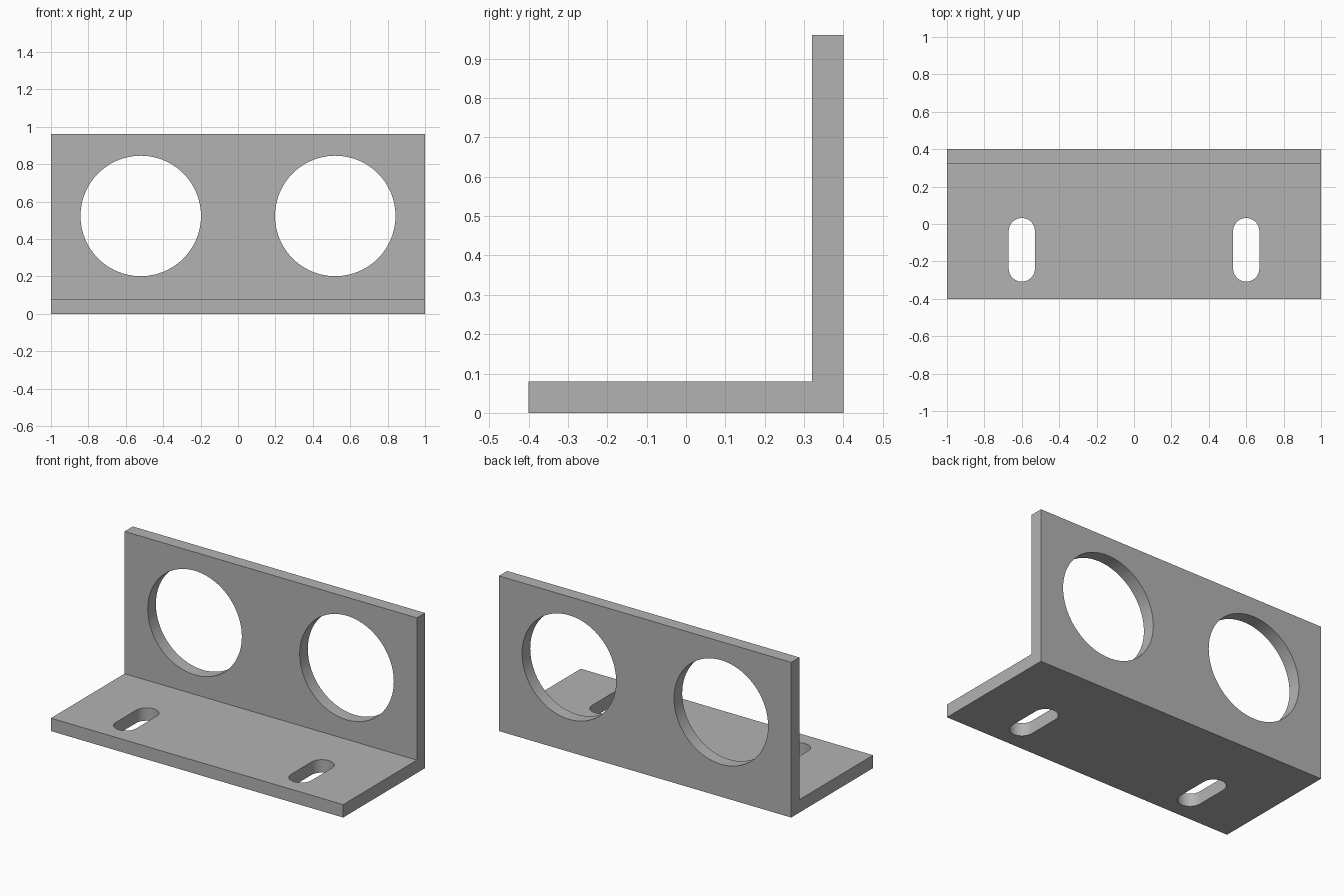
import bpy
import bmesh
import math
from mathutils import Matrix, Vector

if "Cube" in bpy.data.objects:
    bpy.data.objects.remove(bpy.data.objects["Cube"], do_unlink=True)

THICK = 0.08

# Single grey metal finish
metal = bpy.data.materials.new("grey metal")
metal.use_nodes = True
grey = (0.45, 0.45, 0.45, 1.0)
metal.diffuse_color = grey
metal.node_tree.nodes["Principled BSDF"].inputs["Base Color"].default_value = grey


def prism(name, points, depth):
    """Extrude a closed outline of 3D points along a vector."""
    bm = bmesh.new()
    face = bm.faces.new([bm.verts.new(p) for p in points])
    moved = bmesh.ops.extrude_face_region(bm, geom=[face])["geom"]
    verts = [v for v in moved if isinstance(v, bmesh.types.BMVert)]
    bmesh.ops.translate(bm, verts=verts, vec=Vector(depth))
    bmesh.ops.recalc_face_normals(bm, faces=bm.faces)
    mesh = bpy.data.meshes.new(name)
    bm.to_mesh(mesh)
    bm.free()
    obj = bpy.data.objects.new(name, mesh)
    bpy.context.collection.objects.link(obj)
    mesh.materials.append(metal)
    return obj


def slot_outline(radius, half_straight, steps):
    """Outline of two half circles joined by straight sides along y."""
    points = []
    for start, shift in ((0, half_straight), (math.pi, -half_straight)):
        for i in range(steps + 1):
            a = start + math.pi * i / steps
            points.append(Vector((radius * math.cos(a), shift + radius * math.sin(a), 0)))
    return points


def circle_outline(radius, steps):
    angles = [2 * math.pi * i / steps for i in range(steps)]
    return [Vector((radius * math.cos(a), 0, radius * math.sin(a))) for a in angles]


# L-shaped bracket: flat foot with an upright plate at the back
profile = [(-0.4, 0), (0.4, 0), (0.4, 0.96), (0.4 - THICK, 0.96),
           (0.4 - THICK, THICK), (-0.4, THICK)]
bracket = prism("angle_bracket", [(-1, y, z) for y, z in profile], (2, 0, 0))

# Round holes in the upright and mounting slots in the foot
cutters = []
for side, sign in (("left", 1), ("right", -1)):
    hole_at = Vector((sign * 0.52, 0.2, 0.523))
    slot_at = Vector((sign * 0.6, -0.138, -0.1))
    cutters.append(prism(side + "_hole_cutter",
                         [hole_at + p for p in circle_outline(0.322, 96)], (0, 0.4, 0)))
    cutters.append(prism(side + "_slot_cutter",
                         [slot_at + p for p in slot_outline(0.07, 0.1, 24)], (0, 0, 0.3)))

bpy.ops.object.select_all(action="DESELECT")
bpy.context.view_layer.objects.active = bracket
bracket.select_set(True)
for cutter in cutters:
    cutter.hide_render = True
    mod = bracket.modifiers.new(cutter.name, "BOOLEAN")
    mod.operation = "DIFFERENCE"
    mod.solver = "EXACT"
    mod.object = cutter
    bpy.ops.object.modifier_apply(modifier=mod.name)
for cutter in cutters:
    bpy.data.objects.remove(cutter, do_unlink=True)

# Smooth hole walls, crisp plate edges
bpy.ops.object.shade_smooth_by_angle(angle=math.radians(30))
